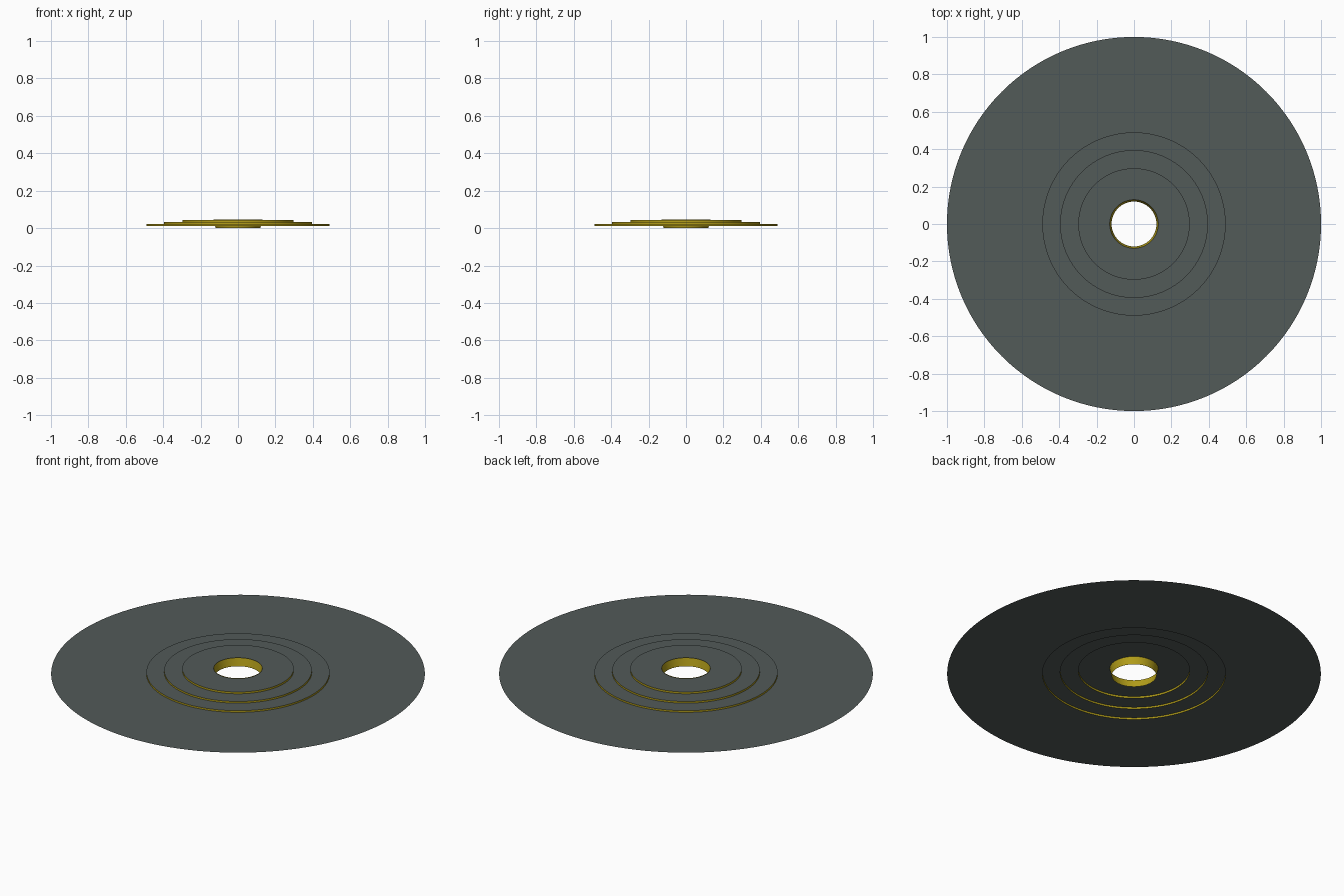
import bpy, bmesh, math

SEGMENTS = 128

cube = bpy.data.objects.get("Cube")
if cube:
    bpy.data.objects.remove(cube, do_unlink=True)


def make_material(name, color):
    mat = bpy.data.materials.new(name)
    mat.use_nodes = True
    mat.diffuse_color = color
    mat.node_tree.nodes["Principled BSDF"].inputs["Base Color"].default_value = color
    return mat


slate = make_material("slate grey", (0.085, 0.103, 0.099, 1))
gold = make_material("gold yellow", (0.45, 0.34, 0.01, 1))


def ring_band(name, start, end, mat):
    """Sheet swept round z between two (radius, height) points."""
    bm = bmesh.new()
    rows = []
    for radius, z in (start, end):
        rows.append([bm.verts.new((radius * math.cos(2 * math.pi * i / SEGMENTS),
                                   radius * math.sin(2 * math.pi * i / SEGMENTS), z))
                     for i in range(SEGMENTS)])
    outer, inner = rows
    for i in range(SEGMENTS):
        j = (i + 1) % SEGMENTS
        bm.faces.new((outer[i], outer[j], inner[j], inner[i]))
    mesh = bpy.data.meshes.new(name)
    bm.to_mesh(mesh)
    bm.free()
    mesh.materials.append(mat)
    mesh.shade_smooth()
    obj = bpy.data.objects.new(name, mesh)
    bpy.context.collection.objects.link(obj)


# Stepped disc: flat grey treads joined by gold risers
radii = [1.0, 0.49, 0.395, 0.298, 0.13]
heights = [0.012, 0.022, 0.032, 0.043]
names = ["outer_disc", "lower_step", "middle_step", "upper_step"]
for i, (name, z) in enumerate(zip(names, heights)):
    ring_band(name, (radii[i], z), (radii[i + 1], z), slate)
    if i:
        ring_band(name + "_riser", (radii[i], heights[i - 1]), (radii[i], z), gold)

# Hub: small raised lip and a tapered sleeve down through the disc
ring_band("hub_lip", (radii[-1], heights[-1]), (radii[-1], 0.046), gold)
ring_band("hub_sleeve", (radii[-1], 0.046), (0.12, 0.0), gold)
